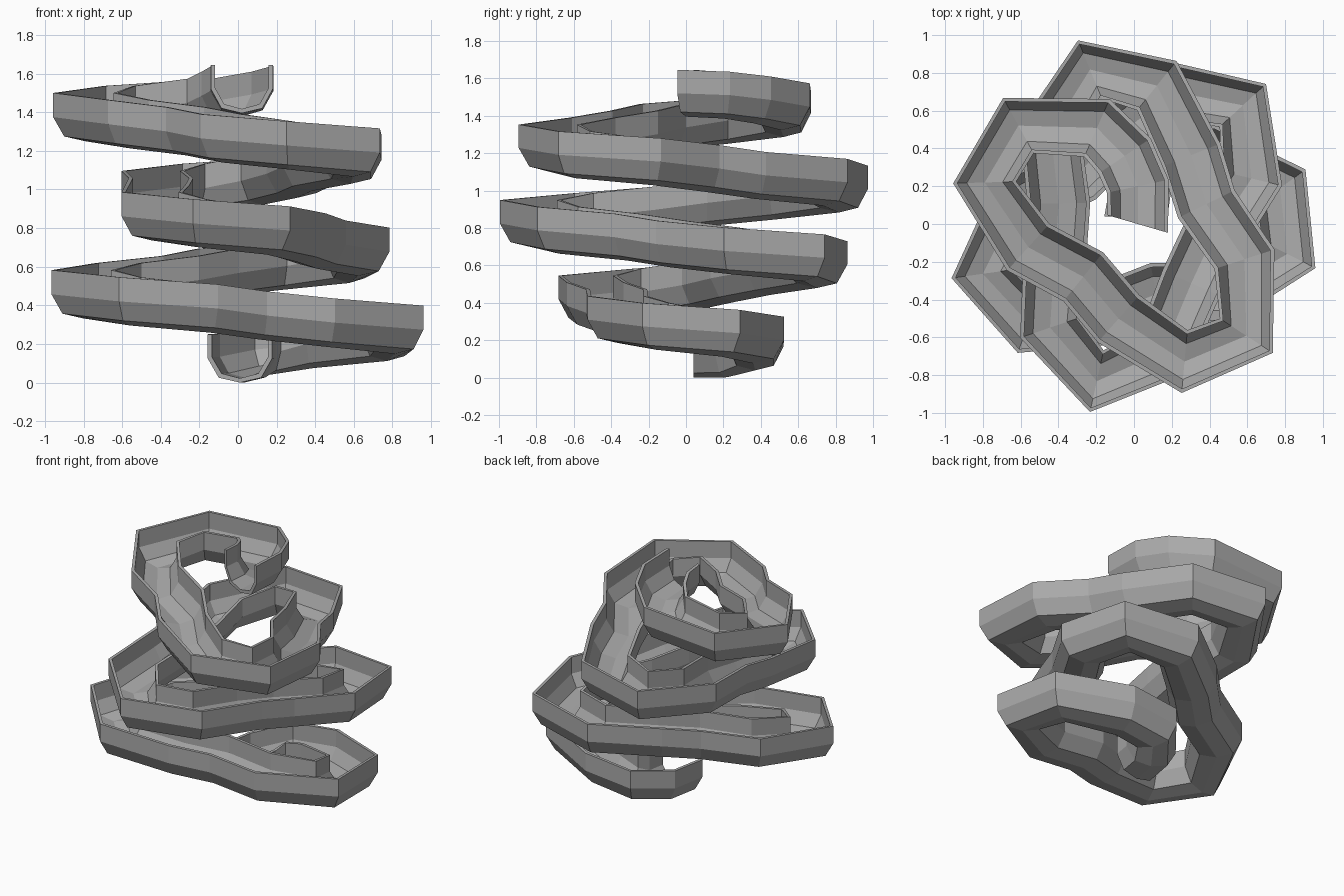
import bpy, math
from mathutils import Vector

cube = bpy.data.objects.get("Cube")
if cube:
    bpy.data.objects.remove(cube)

grey = bpy.data.materials.new("plain_grey")
grey.use_nodes = True
COLOUR = (0.4, 0.4, 0.4, 1)
grey.diffuse_color = COLOUR
grey.node_tree.nodes["Principled BSDF"].inputs["Base Color"].default_value = COLOUR

# Seven-lobed winding path, three turns, falling steadily
STEP, PEAK, PHASE = math.radians(30), math.radians(152), math.radians(15.5)


def lobe_point(i):
    angle = STEP * i + PHASE
    wave = 7 / 3 * (angle - PEAK)
    radius = 0.62 + 0.235 * math.cos(wave)
    angle += math.radians(1.3 - 4.5 * math.sin(wave))
    return Vector((radius * math.cos(angle), radius * math.sin(angle)))


start = [Vector(p) for p in ((0.02, 0), (0.02, 0.2), (-0.05, 0.36))]
end = [Vector(p) for p in ((0.15, 0.37), (0.04, 0.22), (0.01, 0.04))]
path = start + [lobe_point(i) for i in range(3, 38)] + end
LAST = len(path) - 1


def rim_height(i):
    return max(min(1.645 - 0.01 * i, 1.683 - 0.0367 * i), 0.25)


# Trough cross-section: outer skin, then the inner skin back again
outer_half = [(0.167, 0), (0.167, -0.125), (0.11, -0.225)]
inner_half = [(0.145, 0), (0.145, -0.118), (0.095, -0.203)]


def mirrored(half, bottom):
    return half + [(0, bottom)] + [(-x, z) for x, z in reversed(half)]


section = mirrored(outer_half, -0.25) + mirrored(inner_half, -0.228)[::-1]
count = len(section)

# Sweep the section, turned halfway at each corner
verts, faces = [], []
for i, point in enumerate(path):
    before = (point - path[max(i - 1, 0)]).normalized()
    after = (path[min(i + 1, LAST)] - point).normalized()
    tangent = (before + after).normalized()
    if i == 0:
        tangent = Vector((0.28, 0.96))
    elif i == LAST:
        tangent = Vector((0, -1))
    side = Vector((tangent.y, -tangent.x))
    for x, z in section:
        flat = point + side * x
        verts.append((flat.x, flat.y, rim_height(i) + z))

for i in range(LAST):
    for k in range(count):
        n = (k + 1) % count
        a, b = i * count, (i + 1) * count
        faces.append((a + k, a + n, b + n, b + k))

# Close both cut ends between the skins
for base, flip in ((0, False), (LAST * count, True)):
    for k in range(count // 2 - 1):
        quad = [base + k, base + count - 1 - k, base + count - 2 - k, base + k + 1]
        faces.append(quad[::-1] if flip else quad)

mesh = bpy.data.meshes.new("winding_trough")
mesh.from_pydata(verts, [], faces)
mesh.materials.append(grey)
mesh.validate()
trough = bpy.data.objects.new("winding_trough", mesh)
bpy.context.collection.objects.link(trough)

# Consistent outward normals, flat faces
bpy.context.view_layer.objects.active = trough
trough.select_set(True)
bpy.ops.object.mode_set(mode="EDIT")
bpy.ops.mesh.select_all(action="SELECT")
bpy.ops.mesh.normals_make_consistent(inside=False)
bpy.ops.object.mode_set(mode="OBJECT")
